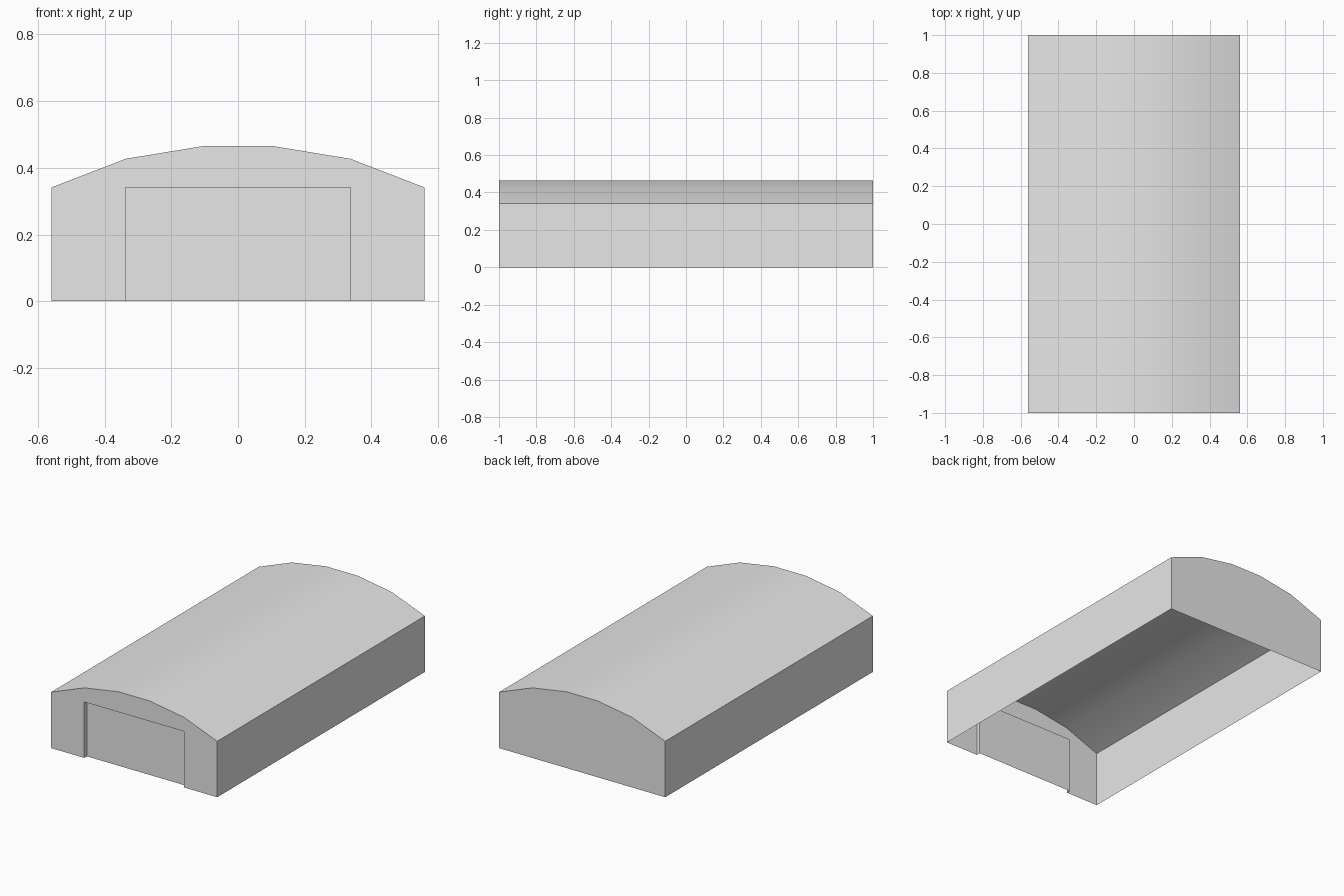
import bpy
import bmesh

if "Cube" in bpy.data.objects:
    bpy.data.objects.remove(bpy.data.objects["Cube"], do_unlink=True)

# Main dimensions
HALF_W, HALF_L, EAVE = 0.56, 1.0, 0.341
DOOR_W, DOOR_H, RECESS = 0.337, 0.341, 0.025

# Arched roof section from one eave to the other
half_arch = [(HALF_W, EAVE), (0.337, 0.427), (0.106, 0.465)]
arch = half_arch + [(-x, z) for x, z in reversed(half_arch)]

grey = bpy.data.materials.new("plain grey")
grey.use_nodes = True
colour = (0.8, 0.8, 0.8, 1.0)
grey.diffuse_color = colour
grey.node_tree.nodes["Principled BSDF"].inputs["Base Color"].default_value = colour


def make_object(name, faces):
    """Build one thin sheet part from lists of corner points."""
    bm = bmesh.new()
    for corners in faces:
        bm.faces.new([bm.verts.new(c) for c in corners])
    bmesh.ops.remove_doubles(bm, verts=bm.verts, dist=0.0001)
    mesh = bpy.data.meshes.new(name)
    bm.to_mesh(mesh)
    bm.free()
    mesh.materials.append(grey)
    obj = bpy.data.objects.new(name, mesh)
    bpy.context.collection.objects.link(obj)
    return obj


def sweep(a, b, y0=-HALF_L, y1=HALF_L):
    """Quad running front to back between two section points."""
    return [(a[0], y0, a[1]), (b[0], y0, b[1]), (b[0], y1, b[1]), (a[0], y1, a[1])]


# Roof, a smooth curved sheet
roof = make_object("roof", [sweep(b, a) for a, b in zip(arch, arch[1:])])
bpy.ops.object.select_all(action="DESELECT")
roof.select_set(True)
bpy.context.view_layer.objects.active = roof
bpy.ops.object.shade_smooth_by_angle()

# Side walls
make_object("left_wall", [sweep((HALF_W, EAVE), (HALF_W, 0))])
make_object("right_wall", [sweep((-HALF_W, 0), (-HALF_W, EAVE))])

# Back wall
back = [(-HALF_W, 0), (HALF_W, 0)] + arch
make_object("back_wall", [[(x, HALF_L, z) for x, z in reversed(back)]])

# Front wall around the doorway
opening = [(-DOOR_W, 0), (-DOOR_W, DOOR_H), (DOOR_W, DOOR_H), (DOOR_W, 0)]
front = [(-HALF_W, 0)] + opening + [(HALF_W, 0)] + arch
make_object("front_wall", [[(x, -HALF_L, z) for x, z in front]])

# Door frame lining and the recessed door
door_y = -HALF_L + RECESS
make_object("door_frame", [sweep(a, b, -HALF_L, door_y)
                           for a, b in zip(opening, opening[1:])])
make_object("door", [[(x, door_y, z) for x, z in reversed(opening)]])
